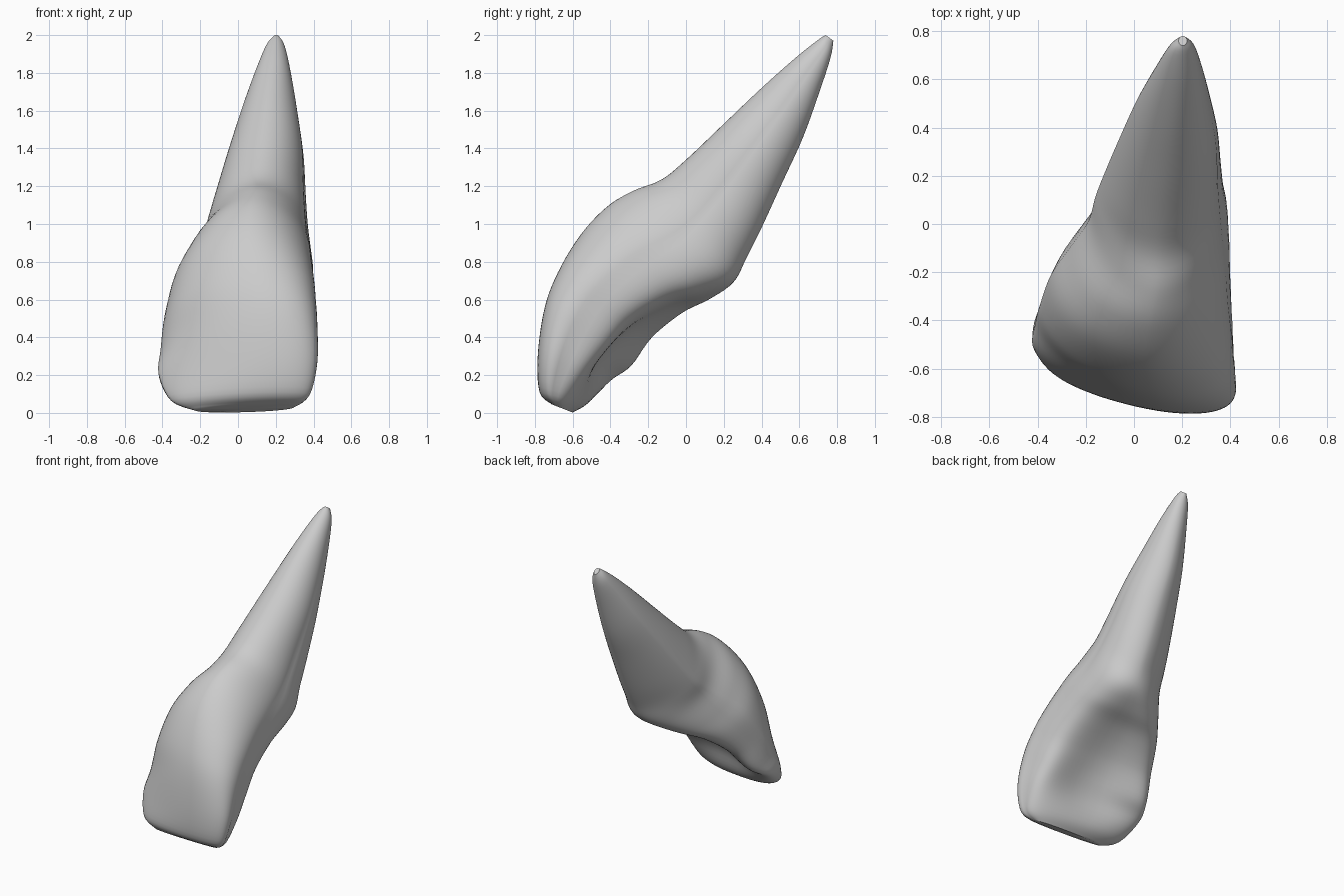
import bpy, bmesh, math
from mathutils import Vector

if "Cube" in bpy.data.objects:
    bpy.data.objects.remove(bpy.data.objects["Cube"])

SIDES, STEPS = 64, 5

# Cross-section stations from biting edge to root tip:
# front y, front z, back y, back z, left x, right x
outline = [
    (-.71, .045, -.60, .002, -.23, .30), (-.775, .11, -.52, .05, -.355, .38),
    (-.785, .30, -.40, .17, -.42, .42), (-.75, .55, -.29, .25, -.41, .42),
    (-.68, .74, -.18, .40, -.39, .41), (-.56, .94, -.02, .53, -.345, .40),
    (-.42, 1.09, .12, .60, -.265, .395), (-.28, 1.175, .25, .69, -.19, .385),
    (-.13, 1.235, .32, .82, -.16, .37), (0, 1.34, .40, .98, -.12, .36),
    (.20, 1.53, .51, 1.22, -.055, .347), (.40, 1.72, .62, 1.46, .015, .315),
    (.58, 1.88, .71, 1.71, .09, .28), (.70, 1.975, .765, 1.88, .145, .25),
    (.74, 2.0, .78, 1.97, .185, .22)]
# Matching shape: skew to the right, hollow in the back, front squareness,
# back squareness, back lean right, front lean right
shape = [
    (.4, 0, 2, 2.2, 0, .15), (.42, .1, 2, 2.5, 0, .2), (.4, .5, 1.95, 3, 0, .25),
    (.36, .6, 1.9, 3, 0, .2), (.3, .42, 1.85, 3, .02, .12),
    (.22, .25, 1.75, 2.9, .1, .05), (.15, .12, 1.7, 2.6, .2, 0),
    (.08, .03, 1.7, 2.1, .35, 0), (.08, 0, 1.8, 1.8, .4, 0),
    (.08, 0, 1.9, 1.8, .38, 0), (.08, 0, 1.9, 1.8, .3, 0),
    (.08, 0, 1.9, 1.8, .25, 0), (.05, 0, 2, 1.9, .2, 0),
    (0, 0, 2, 2, .1, 0), (0, 0, 2, 2, 0, 0)]
# Fuller front and pinched back on the left side of the crown
left_fullness = [0, 0, 0, .2, .4, .5, .4, .1, 0, 0, 0, 0, 0, 0, 0]
rows = [a + b + (c,) for a, b, c in zip(outline, shape, left_fullness)]


def blend(a, b, c, d, t):
    """Smooth curve through b and c."""
    return [.5 * (2*q + (r-p)*t + (2*p-5*q+4*r-s)*t*t + (3*q-p-3*r+s)*t**3)
            for p, q, r, s in zip(a, b, c, d)]


def remap(vals, lo, hi):
    a, b = min(vals), max(vals)
    return [lo + (hi-lo) * (v-a) / (b-a) for v in vals]


def section(row):
    """Closed ring fitted between its front, back, left and right limits."""
    fy, fz, by, bz, xl, xr, skew, hollow, front, back, lean, flean, full = row
    us, ws = [], []
    for i in range(SIDES):
        a = 2 * math.pi * i / SIDES
        c, s = math.cos(a), math.sin(a)
        power = 2 / ((front + (full if c < 0 else 0)) if s > 0 else back)
        u = math.copysign(abs(c) ** power, c)
        v = math.copysign(abs(s) ** power, s)
        w = v + skew * u
        if v < 0:
            w += hollow * max(0, 1 - u*u) ** 1.2
            if u < 0:
                u *= 1 + .5 * full * v
            u -= lean * v
        else:
            u += flean * v
        us.append(u)
        ws.append(w)
    return [Vector((x, by + (fy-by)*w, bz + (fz-bz)*w))
            for x, w in zip(remap(us, xl, xr), remap(ws, 0, 1))]


# Tooth body lofted through the sections
rings = []
n = len(rows)
for i in range(n - 1):
    for k in range(STEPS):
        rings.append(section(blend(rows[max(i-1, 0)], rows[i], rows[i+1],
                                   rows[min(i+2, n-1)], k / STEPS)))
rings.append(section(rows[-1]))

bm = bmesh.new()
loops = [[bm.verts.new(p) for p in ring] for ring in rings]
for a, b in zip(loops, loops[1:]):
    for j in range(SIDES):
        k = (j + 1) % SIDES
        bm.faces.new((a[j], a[k], b[k], b[j]))
for loop in (loops[0], loops[-1]):
    mid = bm.verts.new(sum((v.co for v in loop), Vector()) / SIDES)
    for j in range(SIDES):
        bm.faces.new((loop[j], loop[(j+1) % SIDES], mid))
bmesh.ops.recalc_face_normals(bm, faces=bm.faces)
mesh = bpy.data.meshes.new("tooth")
bm.to_mesh(mesh)
bm.free()

tooth = bpy.data.objects.new("tooth", mesh)
bpy.context.collection.objects.link(tooth)
mat = bpy.data.materials.new("light grey")
mat.diffuse_color = (.6, .6, .6, 1)
mat.use_nodes = True
mat.node_tree.nodes["Principled BSDF"].inputs["Base Color"].default_value = mat.diffuse_color
mesh.materials.append(mat)
bpy.context.view_layer.objects.active = tooth
tooth.select_set(True)
bpy.ops.object.shade_smooth_by_angle(angle=math.radians(50))
